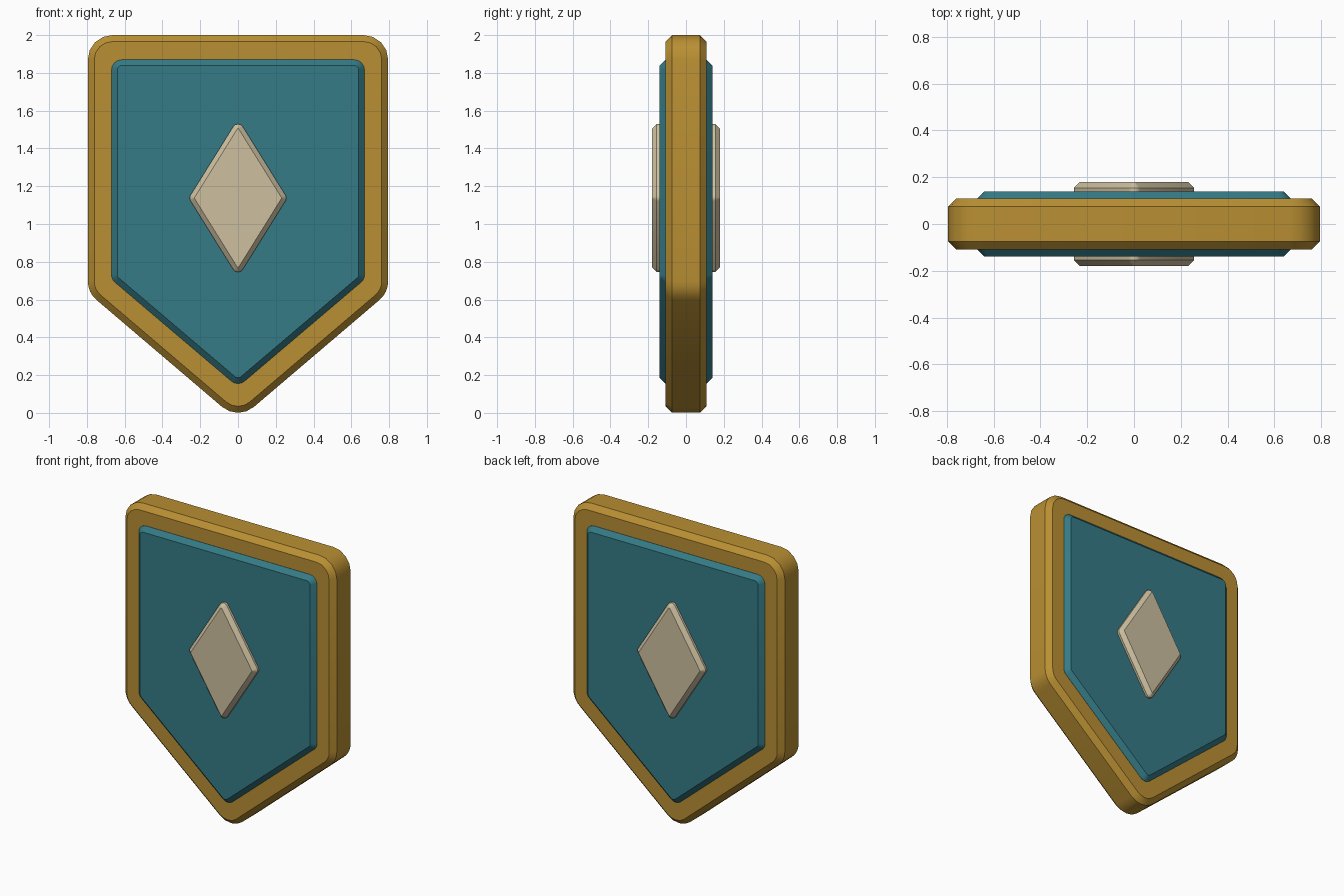
import bpy, bmesh, math
from mathutils import Vector

cube = bpy.data.objects.get("Cube")
if cube:
    bpy.data.objects.remove(cube, do_unlink=True)


def material(name, rgb):
    mat = bpy.data.materials.new(name)
    mat.use_nodes = True
    colour = (*rgb, 1.0)
    mat.diffuse_color = colour
    mat.node_tree.nodes["Principled BSDF"].inputs["Base Color"].default_value = colour
    return mat


def rounded_outline(corners, radius, inset, steps=4):
    """Round a counter-clockwise convex polygon; inset shrinks it evenly."""
    points = []
    for i, corner in enumerate(corners):
        p = Vector(corner)
        to_prev = (Vector(corners[i - 1]) - p).normalized()
        to_next = (Vector(corners[(i + 1) % len(corners)]) - p).normalized()
        half = to_prev.angle(to_next) / 2
        centre = p + (to_prev + to_next).normalized() * radius / math.sin(half)
        # sweep from the incoming edge's outward normal through the turn
        start = math.atan2(to_prev.x, -to_prev.y)
        turn = math.pi - 2 * half
        for s in range(steps + 1):
            a = start + turn * s / steps
            points.append(centre + Vector((math.cos(a), math.sin(a))) * (radius - inset))
    return points


def chamfered_slab(name, corners, radius, half_depth, chamfer, mat):
    """Slab lying in the xz plane with chamfered front and back rims."""
    bm = bmesh.new()
    wall = half_depth - chamfer
    rings = []
    for y, inset in ((-half_depth, chamfer), (-wall, 0), (wall, 0), (half_depth, chamfer)):
        outline = rounded_outline(corners, radius, inset)
        rings.append([bm.verts.new((p.x, y, p.y)) for p in outline])
    count = len(rings[0])
    for a, b in zip(rings, rings[1:]):
        for i in range(count):
            j = (i + 1) % count
            bm.faces.new((a[i], a[j], b[j], b[i]))
    bm.faces.new(rings[0])
    bm.faces.new(rings[-1])
    bmesh.ops.recalc_face_normals(bm, faces=bm.faces)
    mesh = bpy.data.meshes.new(name)
    bm.to_mesh(mesh)
    bm.free()
    mesh.materials.append(mat)
    obj = bpy.data.objects.new(name, mesh)
    bpy.context.collection.objects.link(obj)
    bpy.ops.object.select_all(action='DESELECT')
    obj.select_set(True)
    bpy.context.view_layer.objects.active = obj
    bpy.ops.object.shade_smooth_by_angle(angle=math.radians(35))


def shield(width, top, shoulder, tip):
    return [(0, tip), (width, shoulder), (width, top), (-width, top), (-width, shoulder)]


gold = material("gold", (0.485, 0.275, 0.033))
teal = material("teal", (0.035, 0.196, 0.237))
stone = material("pale stone", (0.61, 0.525, 0.35))

# Outer frame and the raised panel that passes through it
chamfered_slab("frame", shield(0.795, 2.0, 0.637, -0.04), 0.13, 0.108, 0.034, gold)
chamfered_slab("panel", shield(0.67, 1.87, 0.707, 0.138), 0.055, 0.14, 0.031, teal)

# Diamond emblem showing on both faces
w, h, z = 0.261, 0.419, 1.1375
chamfered_slab("diamond", [(0, z - h), (w, z), (0, z + h), (-w, z)], 0.03, 0.18, 0.025, stone)
